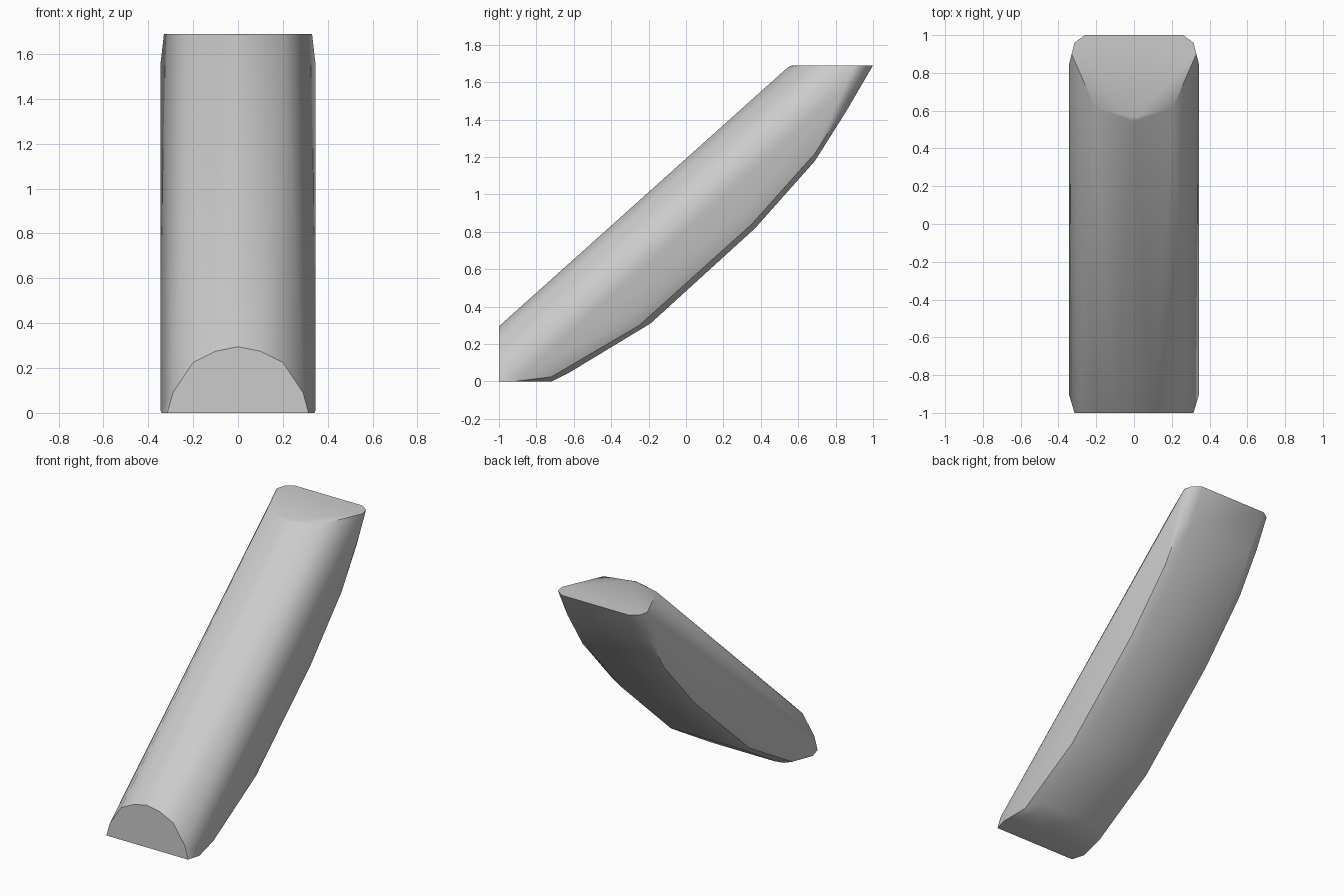
import bpy, bmesh, math

if "Cube" in bpy.data.objects:
    bpy.data.objects.remove(bpy.data.objects["Cube"])

# Half of the arched front face at y = -1, as (x, z)
front = [(0.315, 0), (0.29, 0.09), (0.2, 0.225), (0.1, 0.275), (0, 0.295)]
# Half of the flat top face at z = 1.69, as (x, y)
TOP = 1.69
top = [(0.26, 1.0), (0.315, 0.96), (0.33, 0.9), (0.205, 0.615), (0.02, 0.57)]
# Curved underside rails: x offset, then (y, z) path
rails = [
    (0.25, [(-0.72, 0), (-0.62, 0.05), (-0.19, 0.31), (0.37, 0.82),
            (0.69, 1.18), (0.86, 1.45)]),
    (0.315, [(-0.72, 0.025), (-0.25, 0.3), (0.35, 0.84), (0.69, 1.22), (0.86, 1.49)]),
    (0.345, [(-0.9, 0.01), (-0.3, 0.34), (0.32, 0.92), (0.84, 1.56)]),
]

half = [(x, -1.0, z) for x, z in front]
half += [(x, y, TOP) for x, y in top]
half += [(x, y, z) for x, path in rails for y, z in path]
half += [(0.01, 0.545, 1.68), (0.34, -0.91, 0)]

# Slanted beam: mirrored sections wrapped in one convex skin
bm = bmesh.new()
for x, y, z in half:
    for s in ((1, -1) if x > 0 else (1,)):
        bm.verts.new((s * x, y, z))
res = bmesh.ops.convex_hull(bm, input=bm.verts)
loose = [v for v in bm.verts if not v.link_faces]
bmesh.ops.delete(bm, geom=loose, context='VERTS')
bmesh.ops.dissolve_limit(bm, angle_limit=math.radians(1), verts=bm.verts, edges=bm.edges)
bmesh.ops.recalc_face_normals(bm, faces=bm.faces)

mesh = bpy.data.meshes.new("slanted_beam")
bm.to_mesh(mesh)
bm.free()
beam = bpy.data.objects.new("slanted_beam", mesh)
bpy.context.collection.objects.link(beam)
bpy.context.view_layer.objects.active = beam
beam.select_set(True)
bpy.ops.object.shade_smooth_by_angle(angle=math.radians(30))
